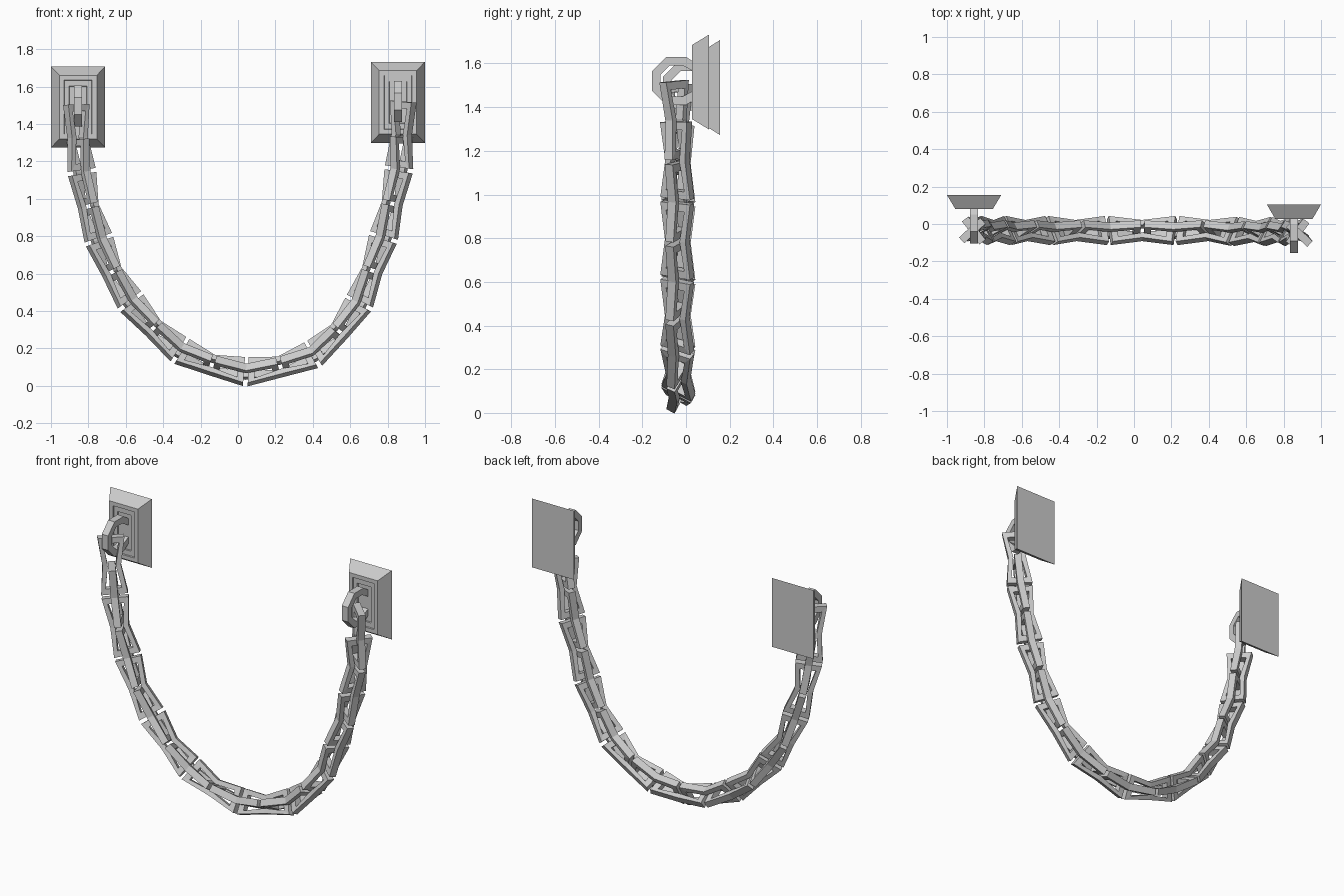
import bpy, bmesh, math
from mathutils import Vector

if "Cube" in bpy.data.objects:
    bpy.data.objects.remove(bpy.data.objects["Cube"])

def make(name, verts, faces):
    me = bpy.data.meshes.new(name)
    me.from_pydata([tuple(v) for v in verts], [], faces)
    bm = bmesh.new()
    bm.from_mesh(me)
    bmesh.ops.recalc_face_normals(bm, faces=bm.faces)
    bm.to_mesh(me)
    bm.free()
    ob = bpy.data.objects.new(name, me)
    bpy.context.collection.objects.link(ob)
    return ob

def loft(name, loops, close_ring=False, caps=False):
    """Join equal-length closed loops with quads."""
    n, m = len(loops[0]), len(loops)
    verts = [v for l in loops for v in l]
    faces = []
    for i in range(m if close_ring else m - 1):
        a, b = i * n, ((i + 1) % m) * n
        faces += [(a + j, a + (j + 1) % n, b + (j + 1) % n, b + j) for j in range(n)]
    if caps:
        faces += [tuple(range(n))[::-1], tuple(range((m - 1) * n, m * n))]
    return make(name, verts, faces)

# chain centre line, left end to right end
KEYS = [(-.865, -.035, 1.515), (-.855, -.035, 1.3), (-.81, -.035, 1.0), (-.75, -.035, .8),
        (-.67, -.035, .6), (-.55, -.035, .42), (-.38, -.035, .24), (-.18, -.035, .125),
        (.05, -.035, .075), (.24, -.035, .105), (.42, -.035, .18), (.55, -.04, .3),
        (.66, -.04, .47), (.78, -.04, .8), (.83, -.04, 1.0), (.865, -.04, 1.2),
        (.885, -.055, 1.53)]
K = [Vector(k) for k in KEYS]
K = [2 * K[0] - K[1]] + K + [2 * K[-1] - K[-2]]
path = []
for i in range(1, len(K) - 2):
    p0, p1, p2, p3 = K[i - 1:i + 3]
    for j in range(20):
        t = j / 20
        path.append(.5 * (2 * p1 + (p2 - p0) * t + (2 * p0 - 5 * p1 + 4 * p2 - p3) * t * t
                          + (3 * p1 - p0 - 3 * p2 + p3) * t ** 3))
path.append(K[-2])
dist = [0]
for a, b in zip(path, path[1:]):
    dist.append(dist[-1] + (b - a).length)
TOTAL = dist[-1]

def point(s):
    for i in range(len(path) - 1):
        if s <= dist[i + 1]:
            break
    return path[i].lerp(path[i + 1], (s - dist[i]) / (dist[i + 1] - dist[i]))

def frame(s, turn):
    """Position, tangent, width direction and depth direction at s."""
    t = (point(min(s + .05, TOTAL)) - point(max(s - .05, 0))).normalized()
    side = Vector((0, 1, 0)).cross(t).normalized()
    dep = t.cross(side)
    end = min(s, TOTAL - s)
    a = turn - math.radians(28 + 15 * max(0, 1 - end / .5))
    w = side * math.cos(a) + dep * math.sin(a)
    return point(s), t, w, t.cross(w)

# pinched six-sided chain link
END_W, MID_W, BAR, DEPTH = .077, .053, .03, .021
def link(name, s, length, turn):
    h = length / 2
    loops = []
    for ds, sg in ((-h, -1), (0, -1), (h, -1), (h, 1), (0, 1), (-h, 1)):
        p, t, w, d = frame(s + ds, turn)
        width = END_W if ds else MID_W
        out = p + w * sg * width
        inn = p + w * sg * (width - BAR)
        if ds:
            inn -= t * math.copysign(.036, ds)
        loops.append([out - d * DEPTH, out + d * DEPTH, inn + d * DEPTH, inn - d * DEPTH])
    return loft(name, loops, close_ring=True)

# two interleaved sets of links, a quarter turn apart
PITCH = TOTAL / 10
LENGTH = PITCH - .022
for i in range(10):
    link(f"flat_link_{i}", (i + .5) * PITCH, LENGTH, 0)
for i in range(1, 10):
    link(f"upright_link_{i}", i * PITCH, LENGTH, math.pi / 2)

# wall plate with stepped recess, and its octagonal ring
def mount(side, x, z, front, back, ring_y):
    loops = [[(x + sx * hx, y, z + sz * hz) for sx, sz in ((-1, -1), (1, -1), (1, 1), (-1, 1))]
             for hx, hz, y in ((.145, .217, back), (.1, .17, front), (.075, .145, front),
                               (.073, .143, front + .008), (.048, .113, front + .008),
                               (.046, .111, front + .016))]
    loft(side + "_wall_plate", loops, caps=True)
    rings = []
    for k in range(8):
        a = math.radians(22.5 + 45 * k)
        c, s = math.cos(a), math.sin(a)
        sink = .035 if c > .9 else 0      # back of the ring is buried in the plate
        rings.append([(x + dx, ring_y + r * c + sink, z + .005 + r * s)
                      for dx, r in ((-.022, .119), (.022, .119), (.022, .077), (-.022, .077))])
    loft(side + "_ring", rings, close_ring=True)

mount("left", -.855, 1.49, .08, .155, .005)
mount("right", .855, 1.515, .028, .105, -.045)
